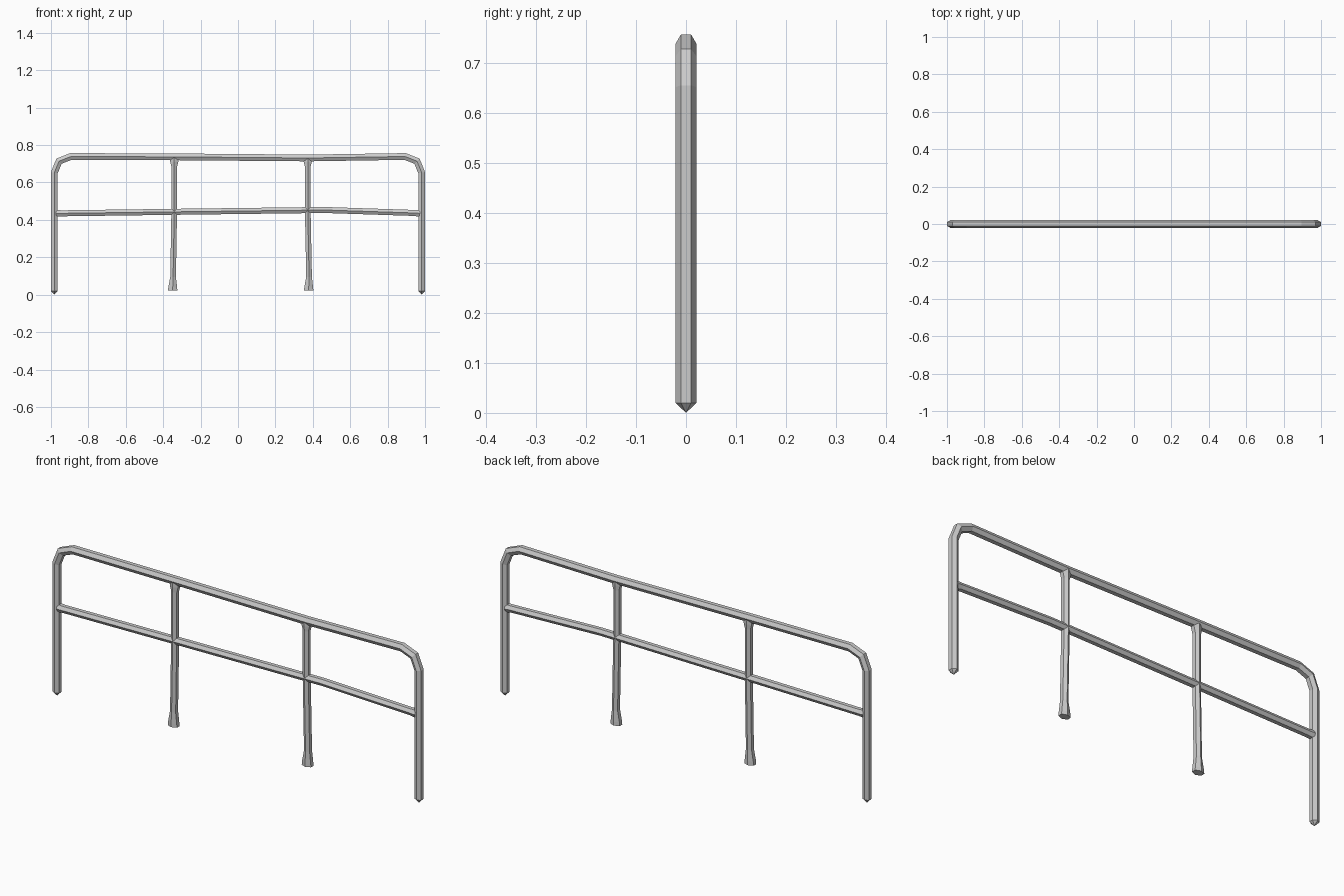
import bpy, bmesh
from math import sin, cos, pi
from mathutils import Vector

if "Cube" in bpy.data.objects:
    bpy.data.objects.remove(bpy.data.objects["Cube"])

SIDES = 6


def tube(name, stations, tip=0.0):
    """Sweep a hexagon along an XZ path. Station: x, z, in-plane radius, depth radius."""
    bm = bmesh.new()
    pts = [Vector((s[0], 0, s[1])) for s in stations]
    rings = []
    for i, (x, z, w, d) in enumerate(stations):
        a = (pts[i] - pts[i - 1]).normalized() if i else (pts[1] - pts[0]).normalized()
        b = (pts[i + 1] - pts[i]).normalized() if i < len(pts) - 1 else a
        t = (a + b).normalized()
        n = Vector((-t.z, 0, t.x)) / max(t.dot(a), 0.5)
        rings.append([bm.verts.new(pts[i] + n * (w * sin(2 * pi * k / SIDES))
                                   + Vector((0, d * cos(2 * pi * k / SIDES), 0)))
                      for k in range(SIDES)])
    for r0, r1 in zip(rings, rings[1:]):
        for k in range(SIDES):
            j = (k + 1) % SIDES
            bm.faces.new((r0[k], r0[j], r1[j], r1[k]))
    # flat or pointed ends
    for ring, p in ((rings[0], pts[0]), (rings[-1], pts[-1])):
        if tip:
            v = bm.verts.new(p - Vector((0, 0, tip)))
            for k in range(SIDES):
                bm.faces.new((ring[k], ring[(k + 1) % SIDES], v))
        else:
            bm.faces.new(ring)
    bmesh.ops.recalc_face_normals(bm, faces=bm.faces)
    me = bpy.data.meshes.new(name)
    bm.to_mesh(me)
    bm.free()
    ob = bpy.data.objects.new(name, me)
    bpy.context.collection.objects.link(ob)
    return ob


# Outer frame: two end posts, bent corners and slightly sagging handrail
R = 0.0207
corner = [(0.982, 0.02), (0.982, 0.652), (0.957, 0.714), (0.893, 0.739)]
path = ([(-x, z) for x, z in corner]
        + [(-0.34, 0.737), (0.38, 0.731)]
        + corner[::-1])
tube("outer_frame", [(x, z, R, R) for x, z in path], tip=0.02)

# Middle rail with slightly swollen ends
tube("middle_rail", [
    (-0.972, 0.435, 0.022, 0.0205), (-0.945, 0.435, 0.0185, 0.0195),
    (-0.345, 0.443, 0.0185, 0.0195), (0.46, 0.453, 0.0185, 0.0195),
    (0.945, 0.437, 0.0185, 0.0195), (0.972, 0.435, 0.022, 0.0205)])

# Inner posts with flared feet and heads
for name, xb, xt in (("inner_post_left", -0.349, -0.341),
                     ("inner_post_right", 0.378, 0.373)):
    tube(name, [
        (xb, 0.022, 0.029, 0.0205), (xb, 0.04, 0.027, 0.0205),
        (xb + 0.002, 0.095, 0.0175, 0.019), (xt, 0.45, 0.0175, 0.019),
        (xt, 0.685, 0.0175, 0.019), (xt, 0.71, 0.025, 0.0195),
        (xt, 0.73, 0.025, 0.0195)])
